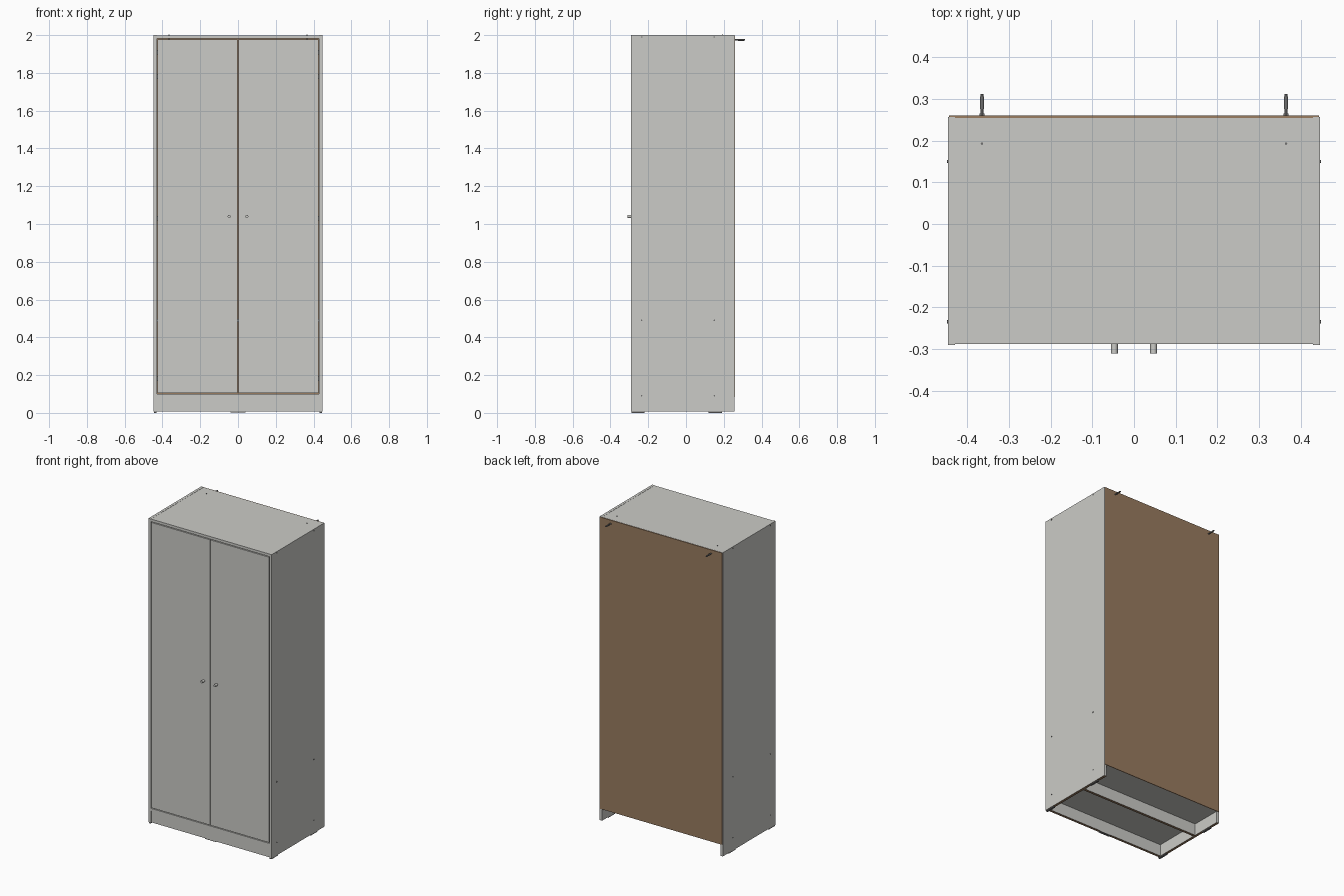
import bpy
import math

cube = bpy.data.objects.get("Cube")
if cube:
    bpy.data.objects.remove(cube, do_unlink=True)


def make_material(name, rgb):
    mat = bpy.data.materials.new(name)
    mat.use_nodes = True
    mat.diffuse_color = (*rgb, 1)
    mat.node_tree.nodes["Principled BSDF"].inputs["Base Color"].default_value = (*rgb, 1)
    return mat


grey = make_material("light grey board", (0.60, 0.60, 0.57))
brown = make_material("brown fibreboard", (0.32, 0.20, 0.115))
metal = make_material("dark metal", (0.16, 0.16, 0.16))


def box(name, x, y, z, mat=grey, raw_bottom=False):
    """Board spanning the given (min, max) ranges."""
    bpy.ops.mesh.primitive_cube_add(size=1)
    ob = bpy.context.object
    ob.name = name
    for v in ob.data.vertices:
        v.co = [r[0] if c < 0 else r[1] for c, r in zip(v.co, (x, y, z))]
    ob.data.materials.append(mat)
    if raw_bottom:
        ob.data.materials.append(brown)
        for f in ob.data.polygons:
            if f.normal.z < -0.9:
                f.material_index = 1
    return ob


def rod(name, centre, radius, length, axis, mat, sides=24):
    rotation = {"x": (0, math.pi / 2, 0), "y": (math.pi / 2, 0, 0), "z": (0, 0, 0)}[axis]
    bpy.ops.mesh.primitive_cylinder_add(vertices=sides, radius=radius, depth=length,
                                        location=centre, rotation=rotation)
    ob = bpy.context.object
    ob.name = name
    ob.data.materials.append(mat)
    bpy.ops.object.shade_smooth_by_angle()
    return ob


def span(s, a, b):
    """Mirror a range to the chosen side."""
    return tuple(sorted((s * a, s * b)))


INNER, OUTER = 0.43, 0.447
FRONT, BACK = -0.288, 0.255
FLOOR = 0.007
inside = (-INNER, INNER)

# Carcass boards
box("top_panel", inside, (FRONT, BACK), (1.982, 1.999))
box("bottom_panel", inside, (FRONT, BACK), (0.084, 0.1))
box("shelf", inside, (-0.25, BACK), (0.482, 0.498))
box("back_panel", (-0.444, 0.444), (BACK, 0.26), (0.084, 1.998), brown)

# Base rails
box("front_plinth", inside, (-0.284, -0.267), (FLOOR, 0.084), raw_bottom=True)
box("base_rail", inside, (0.04, 0.057), (FLOOR, 0.084), raw_bottom=True)
box("plinth_glide", (-0.04, 0.04), (-0.284, -0.267), (0.003, FLOOR), metal)

for s, side in ((1, "left"), (-1, "right")):
    # Side panel and floor glides
    box(side + "_side_panel", span(s, INNER, OUTER), (-0.29, 0.257), (FLOOR, 2.0), raw_bottom=True)
    for label, y in (("front", (-0.288, -0.22)), ("rear", (0.12, 0.19))):
        box(f"{side}_{label}_glide", span(s, INNER + 0.002, OUTER - 0.002), y, (0, FLOOR), metal)

    # Inset door and its knob
    box(side + "_door", span(s, 0.003, 0.425), (FRONT, -0.271), (0.105, 1.977))
    rod(side + "_knob", (s * 0.047, -0.299, 1.04), 0.008, 0.024, "y", grey)

    # Hinges between door and side panel
    for z in (0.18, 1.03, 1.78, 1.91):
        box(side + "_hinge", span(s, 0.38, INNER), (-0.271, -0.24), (z - 0.012, z + 0.012), metal)

    # Fixing screws in the side panel
    for z in (0.091, 0.49, 1.99):
        for y in (-0.235, 0.15):
            rod(side + "_screw", (s * OUTER, y, z), 0.004, 0.003, "x", metal, 12)

    # Wall anchor: strap below the top, screw through it, bolt behind
    x = s * 0.365
    box(side + "_anchor_strap", (x - 0.006, x + 0.006), (0.19, 0.265), (1.973, 1.977), metal)
    rod(side + "_anchor_screw", (x, 0.193, 1.988), 0.003, 0.028, "z", metal, 12)
    rod(side + "_anchor_bolt", (x, 0.286, 1.975), 0.0035, 0.052, "y", metal, 12)
    rod(side + "_anchor_plug", (x, 0.291, 1.975), 0.005, 0.03, "y", metal, 12)
